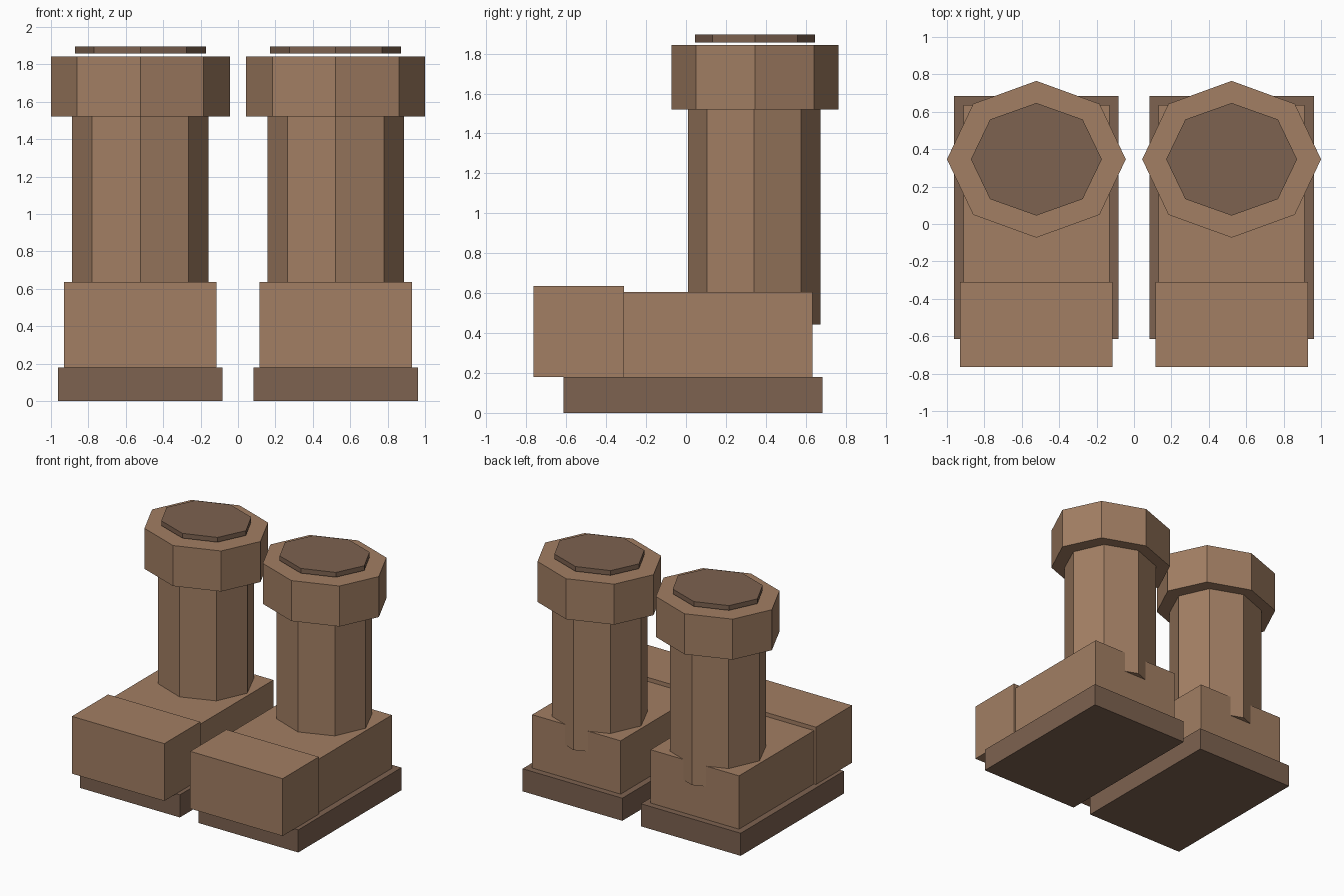
import bpy

if "Cube" in bpy.data.objects:
    bpy.data.objects.remove(bpy.data.objects["Cube"])


def material(name, rgb):
    m = bpy.data.materials.new(name)
    m.diffuse_color = (*rgb, 1.0)
    m.use_nodes = True
    m.node_tree.nodes["Principled BSDF"].inputs["Base Color"].default_value = m.diffuse_color
    return m


leather = material("leather", (0.36, 0.21, 0.125))
dark_leather = material("dark_leather", (0.205, 0.122, 0.08))


def finish(name, size, mat):
    ob = bpy.context.object
    ob.name = name
    ob.scale = size
    bpy.ops.object.transform_apply(location=False, rotation=False, scale=True)
    ob.data.materials.append(mat)


def block(name, cx, width, y, z, mat):
    """Box centred on cx, spanning the y and z ranges."""
    bpy.ops.mesh.primitive_cube_add(size=1, location=(cx, sum(y) / 2, sum(z) / 2))
    finish(name, (width, y[1] - y[0], z[1] - z[0]), mat)


def octagon(name, cx, cy, rx, ry, z, mat):
    """Eight-sided elliptical prism with corners on the axes."""
    bpy.ops.mesh.primitive_cylinder_add(vertices=8, radius=1, depth=1,
                                        location=(cx, cy, sum(z) / 2))
    finish(name, (rx, ry, z[1] - z[0]), mat)


for side, cx in (("left", -0.522), ("right", 0.522)):
    # Foot
    block(side + "_sole", cx, 0.88, (-0.615, 0.685), (0, 0.18), dark_leather)
    block(side + "_foot", cx, 0.78, (-0.32, 0.635), (0.18, 0.605), leather)
    block(side + "_toe_cap", cx, 0.815, (-0.765, -0.31), (0.18, 0.637), leather)
    # Leg: shaft pokes slightly out behind the heel
    octagon(side + "_shaft", cx, 0.341, 0.365, 0.332, (0.442, 1.53), leather)
    octagon(side + "_cuff", cx, 0.346, 0.478, 0.419, (1.52, 1.843), leather)
    # Dark opening disc hovering just above the cuff
    octagon(side + "_opening", cx, 0.346, 0.35, 0.301, (1.857, 1.895), dark_leather)
